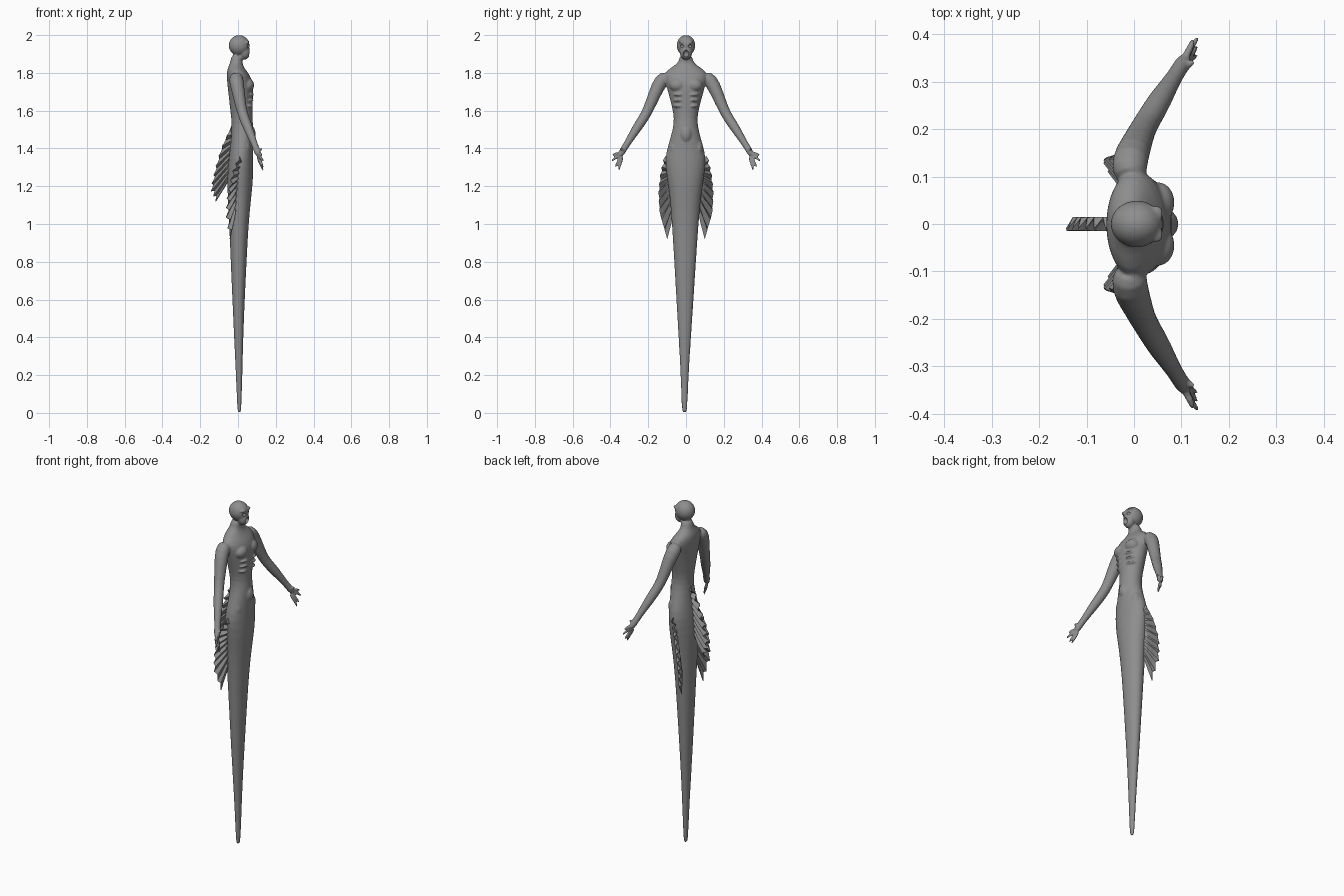
import bpy, bmesh, math
from mathutils import Vector, Matrix

if "Cube" in bpy.data.objects:
    bpy.data.objects.remove(bpy.data.objects["Cube"])

grey = bpy.data.materials.new("skin grey")
grey.use_nodes = True
grey.diffuse_color = (0.27, 0.27, 0.27, 1)
grey.node_tree.nodes["Principled BSDF"].inputs["Base Color"].default_value = grey.diffuse_color


def finish(bm, name):
    bmesh.ops.recalc_face_normals(bm, faces=bm.faces)
    mesh = bpy.data.meshes.new(name)
    bm.to_mesh(mesh)
    bm.free()
    mesh.materials.append(grey)
    obj = bpy.data.objects.new(name, mesh)
    bpy.context.collection.objects.link(obj)
    return obj


def loft(bm, rings, sides=16):
    """Each ring is (centre, half-axis vector, half-axis vector)."""
    loops = []
    for c, u, v in rings:
        angles = [2 * math.pi * i / sides for i in range(sides)]
        loops.append([bm.verts.new(c + u * math.cos(a) + v * math.sin(a)) for a in angles])
    for a, b in zip(loops, loops[1:]):
        for i in range(sides):
            j = (i + 1) % sides
            bm.faces.new((a[i], a[j], b[j], b[i]))
    bm.faces.new(loops[0][::-1])
    bm.faces.new(loops[-1])


def tube(bm, path, side):
    """Tapered limb through (x, y, z, radius) points."""
    pts = [Vector((x, y * side, z)) for x, y, z, r in path]
    rings = []
    for i, p in enumerate(pts):
        d = (pts[min(i + 1, len(pts) - 1)] - pts[max(i - 1, 0)]).normalized()
        u = d.cross(Vector((0, 0, 1))).normalized()
        rings.append((p, u * path[i][3], d.cross(u) * path[i][3]))
    loft(bm, rings)


def ball(bm, centre, size):
    m = Matrix.Translation(centre) @ Matrix.Diagonal((*size, 1))
    bmesh.ops.create_uvsphere(bm, u_segments=24, v_segments=16, radius=1, matrix=m)


# Torso and tail: height, back x, front x, half width
profile = [
    (0.0, 0.0, 0.014, 0.010), (0.02, -0.004, 0.018, 0.015), (0.2, -0.011, 0.023, 0.021),
    (0.4, -0.021, 0.028, 0.033), (0.6, -0.03, 0.036, 0.046), (0.8, -0.039, 0.046, 0.058),
    (1.0, -0.047, 0.056, 0.071), (1.15, -0.056, 0.072, 0.083), (1.25, -0.058, 0.082, 0.1),
    (1.35, -0.05, 0.081, 0.112), (1.42, -0.04, 0.08, 0.092), (1.5, -0.033, 0.084, 0.068),
    (1.56, -0.036, 0.076, 0.061), (1.62, -0.044, 0.078, 0.073), (1.68, -0.05, 0.08, 0.09),
    (1.74, -0.058, 0.082, 0.106), (1.785, -0.06, 0.066, 0.12), (1.815, -0.058, 0.042, 0.1),
    (1.838, -0.05, 0.028, 0.062), (1.858, -0.04, 0.022, 0.037), (1.9, -0.036, 0.03, 0.034),
]
bm = bmesh.new()
loft(bm, [(Vector(((a + b) / 2, -0.008 * (1 - z / 2), z)),
           Vector(((b - a) / 2, 0, 0)), Vector((0, w, 0))) for z, a, b, w in profile], 20)

# Head and jaw
ball(bm, (0.006, 0, 1.945), (0.056, 0.05, 0.055))
ball(bm, (0.034, 0, 1.908), (0.031, 0.033, 0.038))

arm = [(-0.01, 0.09, 1.785, 0.036), (-0.01, 0.135, 1.76, 0.04), (0.004, 0.165, 1.69, 0.034),
       (0.018, 0.2, 1.605, 0.028), (0.033, 0.225, 1.56, 0.027), (0.055, 0.262, 1.505, 0.026),
       (0.088, 0.315, 1.42, 0.016), (0.102, 0.337, 1.385, 0.019), (0.11, 0.35, 1.36, 0.014)]
finger_tips = [(0.125, 0.393, 1.362), (0.137, 0.397, 1.33), (0.135, 0.376, 1.295), (0.134, 0.357, 1.278)]

for s in (1, -1):
    tube(bm, arm, s)
    # Fingers and thumb
    for i, (x, y, z) in enumerate(finger_tips):
        base = (0.102, 0.343 - 0.003 * i, 1.378 - 0.007 * i)
        mid = (0.12, (y + base[1]) / 2 + 0.004, (z + base[2]) / 2 + 0.002)
        tube(bm, [(*base, 0.009), (*mid, 0.0085), (x, y, z, 0.005)], s)
    tube(bm, [(0.09, 0.325, 1.405, 0.011), (0.112, 0.335, 1.39, 0.009), (0.13, 0.345, 1.398, 0.006)], s)
    # Chest muscles, ribs, brow and hip bones
    ball(bm, (0.05, s * 0.045, 1.735), (0.036, 0.044, 0.036))
    for i in range(3):
        ball(bm, (0.058 - 0.003 * i, s * 0.038, 1.685 - 0.03 * i), (0.028, 0.03, 0.01))
    ball(bm, (0.046, s * 0.021, 1.963), (0.016, 0.019, 0.008))
    ball(bm, (0.035, s * 0.065, 1.4), (0.03, 0.024, 0.045))
ball(bm, (0.06, 0, 1.475), (0.034, 0.034, 0.05))
body = finish(bm, "body")

# Blend the parts into one skin
body.modifiers.new("round", "SUBSURF").levels = 1
remesh = body.modifiers.new("blend", "REMESH")
remesh.mode = "VOXEL"
remesh.voxel_size = 0.0045
smooth = body.modifiers.new("soften", "SMOOTH")
smooth.factor, smooth.iterations = 0.5, 6

# Hollow the mouth and eye sockets
bm = bmesh.new()
ball(bm, (0.066, 0, 1.902), (0.025, 0.016, 0.019))
for s in (1, -1):
    ball(bm, (0.063, s * 0.023, 1.942), (0.016, 0.012, 0.01))
cutter = finish(bm, "face_cutter")
cutter.hide_render = True
cut = body.modifiers.new("face", "BOOLEAN")
cut.operation, cut.object = "DIFFERENCE", cutter
bpy.context.view_layer.update()
mesh = bpy.data.meshes.new_from_object(body.evaluated_get(bpy.context.evaluated_depsgraph_get()))
body.modifiers.clear()
body.data = mesh
bpy.data.objects.remove(cutter)
bpy.ops.object.select_all(action="DESELECT")
body.select_set(True)
bpy.context.view_layer.objects.active = body
bpy.ops.object.shade_smooth_by_angle(angle=math.radians(50))


def along(points, t):
    f = t * (len(points) - 1)
    i = min(int(f), len(points) - 2)
    return Vector(points[i]).lerp(Vector(points[i + 1]), f - i)


def fin(name, root, rim, normal, side, pleats=9, wave=0.009):
    """Pleated fin with a scalloped rim, spread between two edges."""
    bm = bmesh.new()
    cols, n = [], pleats * 2
    flip = Vector((1, side, 1))
    for i in range(n + 1):
        a, b = along(root, i / n), along(rim, i / n)
        if i % 2:
            b = b.lerp(a, 0.13)
        sway = Vector(normal).normalized() * wave * (1 if i % 2 else -1)
        col = [a.lerp(b, k / 4) + sway * min(1, k / 2) * (0.4 if i in (0, n) else 1) for k in range(5)]
        cols.append([bm.verts.new(p * flip) for p in col])
    for a, b in zip(cols, cols[1:]):
        for k in range(4):
            bm.faces.new((a[k], a[k + 1], b[k + 1], b[k]))
    obj = finish(bm, name)
    thick = obj.modifiers.new("thickness", "SOLIDIFY")
    thick.thickness, thick.offset = 0.005, 0
    return obj


# Hip fins sweep outward and back; the back fin runs down the spine
hip_root = [(0.02, 0.095, 1.335), (0.0, 0.085, 1.22), (-0.01, 0.06, 1.08)]
hip_rim = [(0.008, 0.11, 1.36), (-0.028, 0.135, 1.27), (-0.052, 0.147, 1.16),
           (-0.06, 0.142, 1.05), (-0.04, 0.102, 0.92)]
for s, label in ((1, "left"), (-1, "right")):
    fin(label + "_hip_fin", hip_root, hip_rim, (0.6, 0.75, 0), s)
fin("back_fin", [(-0.025, 0, 1.5), (-0.03, 0, 1.38), (-0.05, 0, 1.23)],
    [(-0.035, 0, 1.52), (-0.09, 0, 1.4), (-0.125, 0, 1.28), (-0.146, 0, 1.18), (-0.118, 0, 1.12)],
    (0, 1, 0), 1, wave=0.012)
